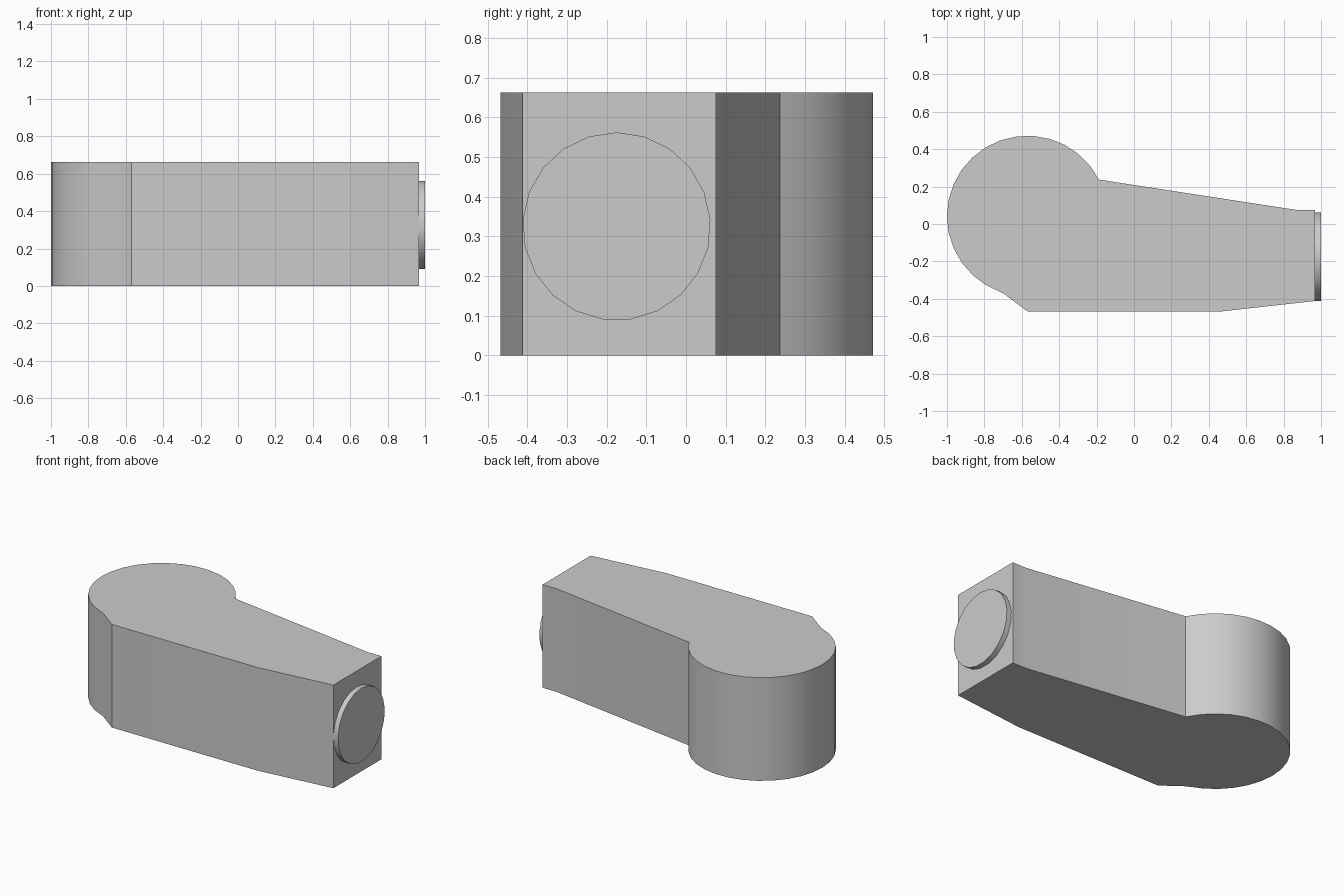
import bpy, bmesh
from math import cos, sin, radians, pi
from mathutils import Matrix

cube = bpy.data.objects.get("Cube")
if cube:
    bpy.data.objects.remove(cube, do_unlink=True)

# Single plain grey
GREY = (0.6, 0.6, 0.6, 1.0)
grey = bpy.data.materials.new("plain grey")
grey.use_nodes = True
grey.diffuse_color = GREY
grey.node_tree.nodes["Principled BSDF"].inputs["Base Color"].default_value = GREY


def prism(name, outline, depth, matrix=Matrix()):
    """Extrude a closed outline along local z, then place it."""
    bm = bmesh.new()
    face = bm.faces.new([bm.verts.new((x, y, 0)) for x, y in outline])
    ext = bmesh.ops.extrude_face_region(bm, geom=[face])
    top = [v for v in ext["geom"] if isinstance(v, bmesh.types.BMVert)]
    bmesh.ops.translate(bm, verts=top, vec=(0, 0, depth))
    bmesh.ops.recalc_face_normals(bm, faces=bm.faces)
    bm.transform(matrix)
    mesh = bpy.data.meshes.new(name)
    bm.to_mesh(mesh)
    bm.free()
    mesh.materials.append(grey)
    obj = bpy.data.objects.new(name, mesh)
    bpy.context.collection.objects.link(obj)
    bpy.ops.object.select_all(action="DESELECT")
    obj.select_set(True)
    bpy.context.view_layer.objects.active = obj
    bpy.ops.object.shade_smooth_by_angle(angle=radians(30))
    return obj


def arc(cx, cy, radius, start, end, steps):
    angles = [radians(start + (end - start) * i / steps) for i in range(steps + 1)]
    return [(cx + radius * cos(a), cy + radius * sin(a)) for a in angles]


# Body: rounded head running into a tapered arm
HEIGHT = 0.663
END_X = 0.967
outline = arc(-0.57, 0.042, 0.43, 27, 239, 18)
outline += [(-0.70, -0.37), (-0.57, -0.467), (0.47, -0.467),
            (END_X, -0.412), (END_X, 0.075), (0.87, 0.075)]
prism("body", outline, HEIGHT)

# Round boss on the narrow end, facing +x
SIDES = 21
circle = arc(0, 0, 0.237, 180, 540, SIDES)[:-1]
place = Matrix.Translation((END_X, -0.175, 0.325)) @ Matrix.Rotation(pi / 2, 4, "Y")
prism("end_boss", circle, 1.0 - END_X, place)
